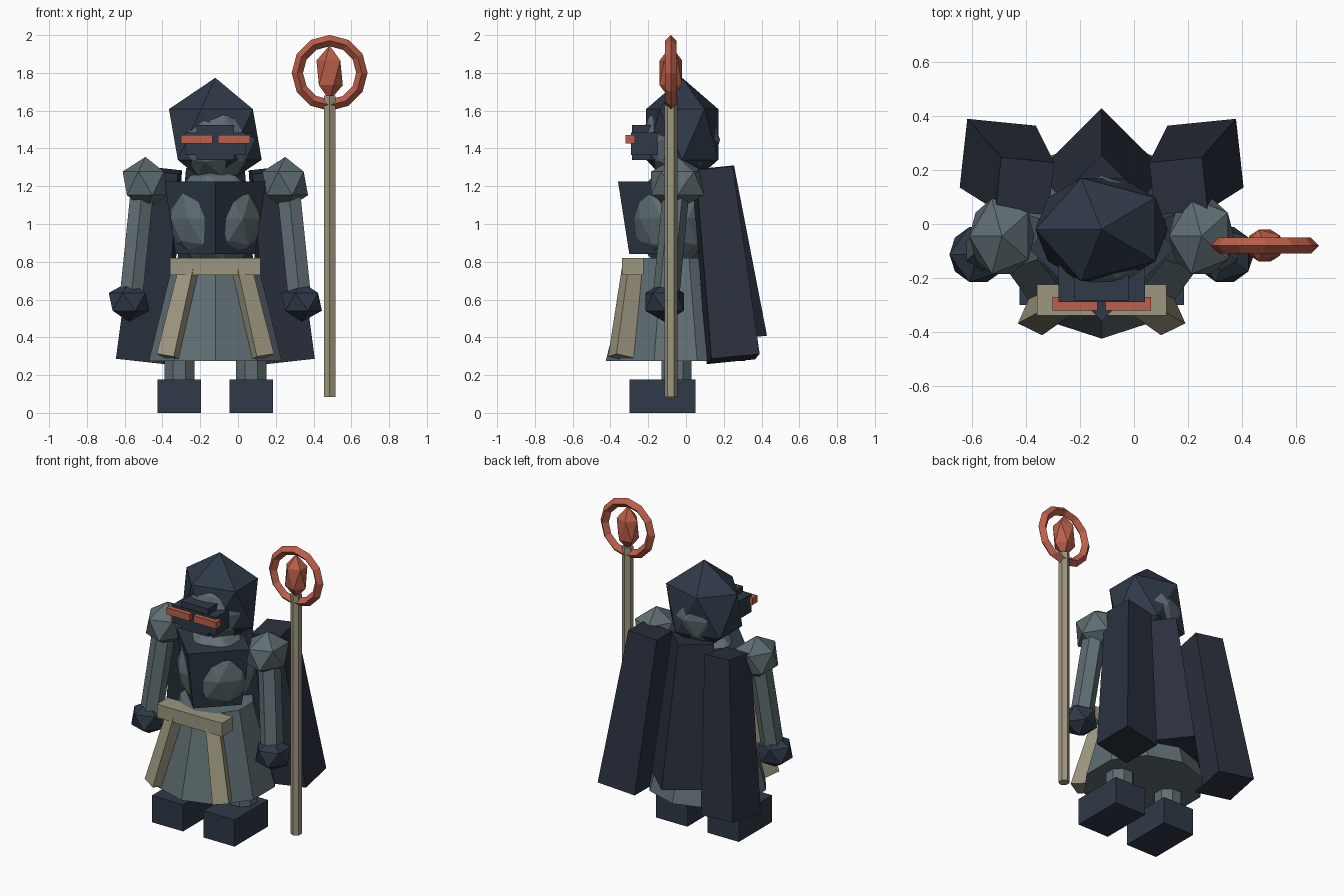
import bpy, bmesh, math
from mathutils import Vector, Matrix

if "Cube" in bpy.data.objects:
    bpy.data.objects.remove(bpy.data.objects["Cube"])


def make_mat(name, rgb):
    m = bpy.data.materials.new(name)
    m.diffuse_color = (*rgb, 1)
    m.use_nodes = True
    m.node_tree.nodes["Principled BSDF"].inputs["Base Color"].default_value = m.diffuse_color
    return m


GREY = make_mat("slate grey", (0.115, 0.155, 0.17))
NAVY = make_mat("dark navy", (0.028, 0.041, 0.063))
CLOAK = make_mat("cloak navy", (0.023, 0.030, 0.047))
RED = make_mat("rust red", (0.50, 0.115, 0.068))
TAN = make_mat("tan", (0.34, 0.31, 0.215))

CX, CY = -0.12, -0.055  # body axis


def finish(name, bm, mat):
    bmesh.ops.recalc_face_normals(bm, faces=bm.faces)
    me = bpy.data.meshes.new(name)
    bm.to_mesh(me)
    bm.free()
    me.materials.append(mat)
    ob = bpy.data.objects.new(name, me)
    bpy.context.collection.objects.link(ob)
    return ob


def ico(name, c, r, mat, sub=1):
    bm = bmesh.new()
    bmesh.ops.create_icosphere(bm, subdivisions=sub, radius=1)
    m = Matrix.Translation(c) @ Matrix.Diagonal((*r, 1)) @ Matrix.Rotation(math.pi, 4, 'Z')
    bmesh.ops.transform(bm, matrix=m, verts=bm.verts)
    return finish(name, bm, mat)


def box(name, lo, hi, mat):
    bm = bmesh.new()
    bmesh.ops.create_cube(bm, size=1)
    lo, hi = Vector(lo), Vector(hi)
    m = Matrix.Translation((lo + hi) / 2) @ Matrix.Diagonal((*(hi - lo), 1))
    bmesh.ops.transform(bm, matrix=m, verts=bm.verts)
    return finish(name, bm, mat)


def frustum(name, bottom, top, r0, r1, n, mat, spin=90):
    """Tapered n-sided prism between two points; spin = angle of first corner."""
    bm = bmesh.new()
    a, b = Vector(bottom), Vector(top)
    q = Vector((0, 0, 1)).rotation_difference(b - a)
    rings = []
    for p, r in ((a, r0), (b, r1)):
        ring = []
        for i in range(n):
            t = math.radians(spin) + 2 * math.pi * i / n
            ring.append(bm.verts.new(p + q @ Vector((r * math.cos(t), r * math.sin(t), 0))))
        rings.append(ring)
        bm.faces.new(ring)
    for i in range(n):
        j = (i + 1) % n
        bm.faces.new((rings[0][i], rings[0][j], rings[1][j], rings[1][i]))
    return finish(name, bm, mat)


# head, hood and visor
ico("head", (CX, -0.03, 1.445), (0.215, 0.21, 0.22), GREY, 2)
ico("hood", (CX, -0.02, 1.474), (0.2745, 0.2245, 0.30), NAVY)
box("visor_wide", (CX - 0.16, -0.29, 1.365), (CX + 0.16, -0.15, 1.485), NAVY)
box("visor_tall", (CX - 0.10, -0.285, 1.338), (CX + 0.10, -0.15, 1.523), NAVY)

# torso, chest plate, skirt and belt
ico("torso", (CX, -0.06, 1.03), (0.25, 0.23, 0.265), GREY, 2)
frustum("chest_plate", (CX, -0.09, 0.84), (CX, -0.09, 1.225), 0.21, 0.27, 4, NAVY)
frustum("skirt", (CX, CY, 0.275), (CX, CY, 0.82), 0.37, 0.23, 10, GREY)
box("belt", (-0.36, -0.34, 0.73), (0.12, -0.225, 0.82), TAN)

# cloak, centre panel
frustum("cloak_centre", (CX, 0.19, 0.385), (CX, 0.10, 1.295), 0.24, 0.155, 4, CLOAK)

# paired parts
for s, side in ((-1, "left"), (1, "right")):
    def at(dx, y, z):
        return (CX + s * dx, y, z)

    box("eye_" + side, (CX + s * 0.099 - 0.084, -0.32, 1.425),
        (CX + s * 0.099 + 0.084, -0.27, 1.47), RED)
    frustum("leg_" + side, at(0.19, -0.05, 0.12), at(0.19, -0.05, 0.6), 0.087, 0.087, 8, GREY, 22.5)
    box("shoe_" + side, (CX + s * 0.19 - 0.115, -0.30, 0),
        (CX + s * 0.19 + 0.115, 0.05, 0.178), NAVY)
    ico("shoulder_" + side, at(0.37, -0.045, 1.215), (0.135, 0.165, 0.14), GREY)
    frustum("arm_" + side, at(0.445, -0.105, 0.62), at(0.385, -0.05, 1.2), 0.07, 0.07, 6, GREY)
    ico("hand_" + side, at(0.457, -0.113, 0.588), (0.12, 0.12, 0.106), NAVY)
    frustum("cloak_panel_" + side, at(0.385, 0.25, 0.285), at(0.285, 0.14, 1.285),
            0.182, 0.14, 4, CLOAK, 45 + s * 6)
    frustum("sash_" + side, at(0.245, -0.345, 0.295), at(0.13, -0.28, 0.80),
            0.072, 0.058, 4, TAN, 45 + s * 25)

# staff with ring and gem
SX, SY = 0.485, -0.08
frustum("staff_pole", (SX, SY, 0.085), (SX, SY, 1.68), 0.035, 0.035, 6, TAN)
ico("staff_gem", (SX, SY, 1.80), (0.078, 0.07, 0.146), RED)

bm = bmesh.new()
N, K, R, r = 12, 4, 0.171, 0.03
loops = []
for i in range(N):
    a = 2 * math.pi * i / N
    loop = []
    for k in range(K):
        b = 2 * math.pi * k / K
        d = R + r * math.cos(b)
        loop.append(bm.verts.new((SX + d * math.cos(a), SY + r * math.sin(b), 1.80 + d * math.sin(a))))
    loops.append(loop)
for i in range(N):
    p, q = loops[i], loops[(i + 1) % N]
    for k in range(K):
        j = (k + 1) % K
        bm.faces.new((p[k], q[k], q[j], p[j]))
finish("staff_ring", bm, RED)
